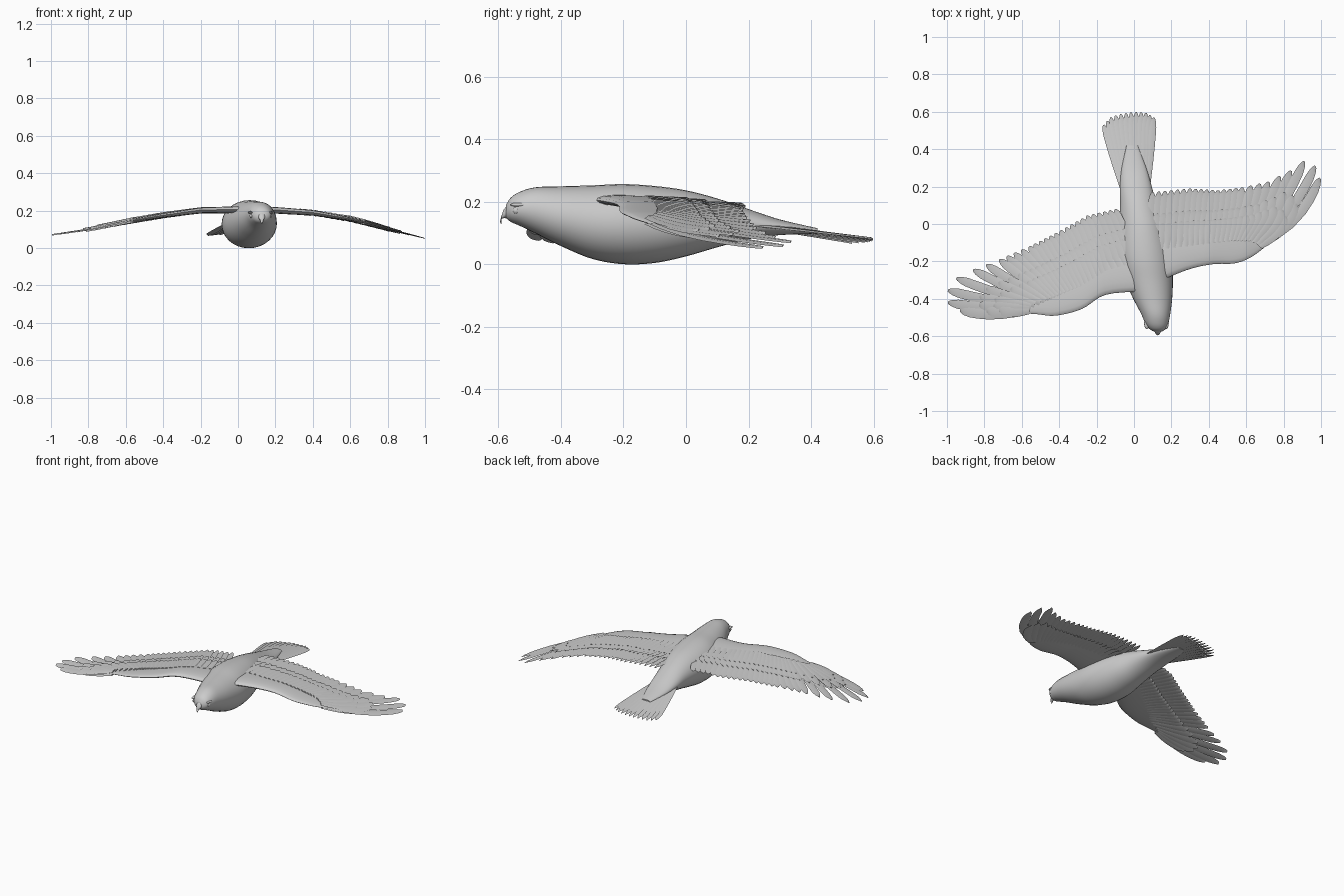
import bpy, bmesh, math
from mathutils import Vector

cube = bpy.data.objects.get("Cube")
if cube:
    bpy.data.objects.remove(cube, do_unlink=True)

grey = bpy.data.materials.new("plain grey")
grey.use_nodes = True
grey.diffuse_color = (0.6, 0.6, 0.6, 1)
shader = grey.node_tree.nodes["Principled BSDF"]
shader.inputs["Base Color"].default_value = grey.diffuse_color
shader.inputs["Roughness"].default_value = 0.7


def lerp(a, b, t):
    return a + (b - a) * t


def blend(rows, k):
    """Linear blend between neighbouring rows of a table."""
    i = min(int(k), len(rows) - 2)
    return [lerp(a, b, k - i) for a, b in zip(rows[i], rows[i + 1])]


def smooth_rows(rows, steps):
    """Catmull-Rom interpolation of a table of rows."""
    out = []
    for i in range(len(rows) - 1):
        p, a, b, n = (rows[max(i - 1, 0)], rows[i], rows[i + 1],
                      rows[min(i + 2, len(rows) - 1)])
        for s in range(steps):
            t = s / steps
            out.append([y + t / 2 * (z - x + t * (2 * x - 5 * y + 4 * z - w + t * (3 * (y - z) + w - x)))
                        for x, y, z, w in zip(p, a, b, n)])
    return out + [list(rows[-1])]


def loft(bm, rings):
    """Skin a list of closed rings and cap both ends."""
    rings = [[bm.verts.new(p) for p in ring] for ring in rings]
    count = len(rings[0])
    for a, b in zip(rings, rings[1:]):
        for j in range(count):
            k = (j + 1) % count
            bm.faces.new((a[j], a[k], b[k], b[j]))
    bm.faces.new(rings[0])
    bm.faces.new(rings[-1])


def finish(bm, name, angle=60):
    bmesh.ops.recalc_face_normals(bm, faces=bm.faces)
    mesh = bpy.data.meshes.new(name)
    bm.to_mesh(mesh)
    bm.free()
    mesh.materials.append(grey)
    obj = bpy.data.objects.new(name, mesh)
    bpy.context.collection.objects.link(obj)
    bpy.ops.object.select_all(action="DESELECT")
    obj.select_set(True)
    bpy.context.view_layer.objects.active = obj
    bpy.ops.object.shade_smooth_by_angle(angle=math.radians(angle))
    return obj


def feather(bm, base, tip, half, height, bow=0, tilt=0.004):
    """Thin ridged blade with a rounded tip, following a height function."""
    base, tip = Vector(base), Vector(tip)
    along = tip - base
    across = Vector((along.y, -along.x)).normalized()
    rings = []
    for t in (0, .2, .4, .6, .75, .87, .94, .98, 1):
        mid = base + along * t + across * bow * math.sin(math.pi * t)
        end = max(0, (t - .8) / .2)
        w = half * (.7 + .3 * min(1, t * 2)) * math.sqrt(max(.04, 1 - end * end))
        thick = .005 * (1 - .6 * t)
        ring = []
        for side, up in ((-1, tilt), (0, thick), (1, -tilt), (0, -thick)):
            p = mid + across * side * w
            ring.append((p.x, p.y, height(mid.x, t) + up))
        rings.append(ring)
    loft(bm, rings)


# Body: y, centre x, half width, top z, bottom z
BODY = [(-.575, .128, .022, .19, .148), (-.56, .126, .045, .213, .135),
        (-.53, .122, .062, .232, .122), (-.48, .116, .078, .246, .098),
        (-.40, .10, .104, .249, .058), (-.30, .08, .128, .252, .017),
        (-.20, .062, .143, .256, .0), (-.10, .05, .138, .25, .004),
        (0, .04, .12, .236, .025), (.10, .024, .099, .21, .054),
        (.20, .01, .085, .176, .08), (.30, .0, .066, .143, .093),
        (.42, -.01, .03, .115, .098)]
bm = bmesh.new()
rings = []
for y, cx, half, top, low in smooth_rows(BODY, 5):
    ring = []
    for j in range(32):
        a = math.tau * j / 32
        ring.append((cx + half * math.cos(a), y, (top + low) / 2 + (top - low) / 2 * math.sin(a)))
    rings.append(ring)
loft(bm, rings)
finish(bm, "body")

# Hooked beak
bm = bmesh.new()
rings = []
for y, z, r in [(-.555, .172, .03), (-.575, .17, .022), (-.588, .158, .014),
                (-.593, .143, .008), (-.59, .13, .002)]:
    rings.append([(.127 + r * .8 * math.cos(math.tau * j / 12), y + r * .25 * math.sin(math.tau * j / 12),
                   z + r * math.sin(math.tau * j / 12)) for j in range(12)])
loft(bm, rings)
finish(bm, "beak")

# Eyes and brow ridges on both sides of the head
for side, label in ((1, "left"), (-1, "right")):
    for part, loc, size in (("eye", (.122 + side * .052, -.543, .172), (.008, .011, .011)),
                            ("brow", (.12 + side * .052, -.53, .19), (.014, .032, .007))):
        bm = bmesh.new()
        bmesh.ops.create_uvsphere(bm, u_segments=16, v_segments=10, radius=1)
        bmesh.ops.scale(bm, vec=size, verts=bm.verts)
        bmesh.ops.translate(bm, vec=loc, verts=bm.verts)
        finish(bm, label + "_" + part)

# Wings: feather root x, y, feather tip x, y, feathers until the next row
LEFT = [(.08, -.14, .10, .17, 6), (.28, -.12, .30, .19, 5), (.42, -.10, .45, .18, 4),
        (.52, -.09, .58, .195, 3), (.58, -.09, .72, .225, 2), (.62, -.09, .84, .285, 1),
        (.64, -.10, .91, .335, 1), (.66, -.11, .97, .31, 1), (.67, -.12, .995, .245, 1)]
RIGHT = [(.02, -.20, -.10, .08, 5), (-.15, -.25, -.25, .045, 6), (-.28, -.33, -.42, -.05, 5),
         (-.38, -.37, -.56, -.12, 4), (-.45, -.40, -.72, -.19, 2), (-.50, -.42, -.86, -.245, 1),
         (-.53, -.43, -.95, -.29, 1), (-.55, -.44, -.995, -.355, 1),
         (-.56, -.45, -.995, -.42, 1), (-.56, -.463, -.93, -.465, 1)]
# Leading edges of the arms
LEFT_EDGE = [(.08, -.33), (.28, -.247), (.42, -.215), (.54, -.21), (.63, -.175), (.71, -.115)]
RIGHT_EDGE = [(.06, -.36), (-.15, -.378), (-.28, -.455), (-.42, -.49), (-.52, -.482), (-.62, -.475)]
# Wing height every fifth of the span
LEFT_RISE = [.207, .204, .19, .157, .107, .064]
RIGHT_RISE = [.207, .203, .176, .142, .107, .082]


def wing(label, side, table, edge, rise, bow):
    def surface(x):
        return blend([(z,) for z in rise], min(abs(x) * 5, 5))[0]

    # Arm with a blunt front and a thin rear edge
    bm = bmesh.new()
    rings = []
    rows = [tuple(e) + tuple(r[:4]) for e, r in zip(edge, table)]
    rows = smooth_rows(rows, 5)
    for n, (lx, ly, bx, by, tx, ty) in enumerate(rows):
        rear = Vector((bx, by)).lerp(Vector((tx, ty)), .42)
        thick = lerp(.024, .007, n / (len(rows) - 1))
        ring = []
        for j in range(20):
            a = math.tau * j / 20
            c = (1 - math.cos(a)) / 2
            p = Vector((lx, ly)).lerp(rear, c)
            ring.append((p.x, p.y, surface(p.x) - .006 * c + thick * math.sin(a) * (1.1 - .75 * c)))
        rings.append(ring)
    loft(bm, rings)
    finish(bm, label + "_wing_arm")

    # Rows of feathers: name, start and end along the blade, lift
    for part, start, end, lift in (("flight_feathers", 0, 1, 0),
                                   ("upper_coverts", .05, .62, .007),
                                   ("lesser_coverts", 0, .44, .011),
                                   ("under_coverts", 0, .58, -.008)):
        bm = bmesh.new()
        for i, row in enumerate(table):
            for s in range(row[4]):
                k = min(i + s / row[4], len(table) - 1)
                bx, by, tx, ty, _ = blend(table, k)
                base, tip = Vector((bx, by)), Vector((tx, ty))
                out = k / (len(table) - 1)
                feather(bm, base.lerp(tip, start), base.lerp(tip, end),
                        lerp(.021, .027, out), lambda x, t: surface(x) + lift - .012 * t * end,
                        side * bow * out ** 3 * end, side * .004)
        finish(bm, label + "_" + part, 40)


wing("left", 1, LEFT, LEFT_EDGE, LEFT_RISE, .045)
wing("right", -1, RIGHT, RIGHT_EDGE, RIGHT_RISE, .02)

# Fanned tail, rolled a little towards its right
TAIL = [(-.162, .53), (-.12, .575), (-.06, .59), (0, .598), (.06, .597), (.106, .57)]
bm = bmesh.new()
for n in range(12):
    f = n / 11
    tip = blend(TAIL, f * 5)
    base = (lerp(-.055, .07, f), .17)
    feather(bm, base, tip, .019,
            lambda x, t: lerp(.145 - .03 * abs(f - .5), lerp(.068, .086, f), t), 0, .003)
finish(bm, "tail_feathers", 40)
